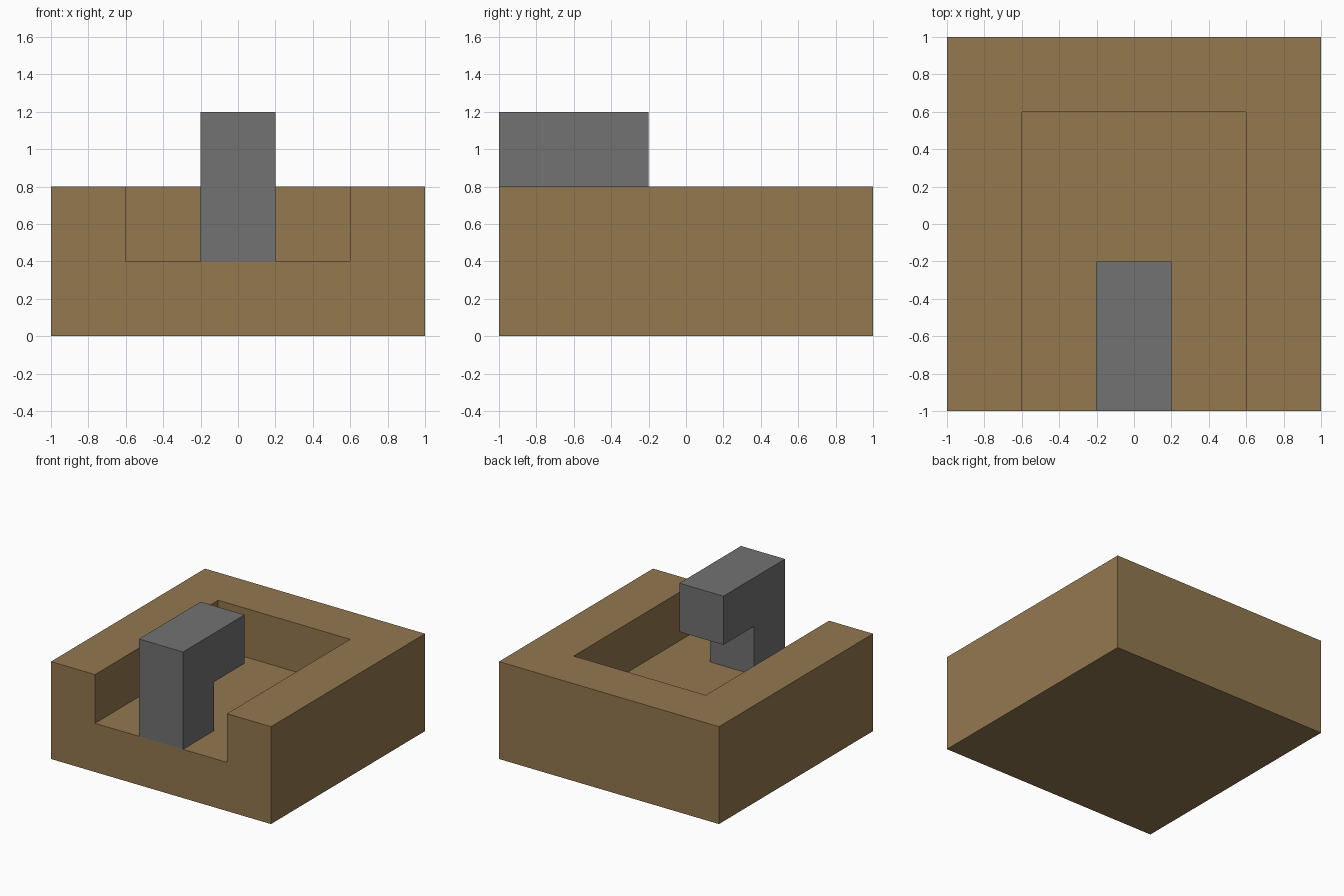
import bpy
import bmesh

cube = bpy.data.objects.get("Cube")
if cube:
    bpy.data.objects.remove(cube, do_unlink=True)


def make_material(name, rgb):
    mat = bpy.data.materials.new(name)
    mat.use_nodes = True
    color = (*rgb, 1)
    mat.diffuse_color = color
    mat.node_tree.nodes["Principled BSDF"].inputs["Base Color"].default_value = color
    return mat


def extrude_profile(name, points, offset, mat):
    """Make a flat outline into a solid by pushing it along offset."""
    bm = bmesh.new()
    face = bm.faces.new([bm.verts.new(p) for p in points])
    result = bmesh.ops.extrude_face_region(bm, geom=[face], use_keep_orig=True)
    moved = [v for v in result["geom"] if isinstance(v, bmesh.types.BMVert)]
    bmesh.ops.translate(bm, verts=moved, vec=offset)
    bmesh.ops.recalc_face_normals(bm, faces=bm.faces)
    mesh = bpy.data.meshes.new(name)
    bm.to_mesh(mesh)
    bm.free()
    mesh.materials.append(mat)
    obj = bpy.data.objects.new(name, mesh)
    bpy.context.collection.objects.link(obj)
    return obj


wood = make_material("brown wood", (0.292, 0.188, 0.078))
metal = make_material("grey metal", (0.168, 0.168, 0.168))

# Basin: a block with a trough that is open at the front
half, inner, back = 1.0, 0.6, 0.6
floor, rim = 0.4, 0.8
channel = [(-half, 0), (half, 0), (half, rim), (inner, rim),
           (inner, floor), (-inner, floor), (-inner, rim), (-half, rim)]
basin = extrude_profile("basin", [(x, -half, z) for x, z in channel],
                        (0, half + back, 0), wood)

# Close the trough with the back wall, joined into one solid
wall = [(-half, 0), (half, 0), (half, rim), (-half, rim)]
back_wall = extrude_profile("back_wall", [(x, back, z) for x, z in wall],
                            (0, half - back, 0), wood)
union = basin.modifiers.new("join back wall", "BOOLEAN")
union.operation = "UNION"
union.solver = "EXACT"
union.object = back_wall
back_wall.hide_render = True
bpy.context.view_layer.objects.active = basin
bpy.ops.object.modifier_apply(modifier=union.name)
bpy.data.objects.remove(back_wall, do_unlink=True)

# Spout: upright post with a head that overhangs the trough
top, tip, post_back, width = 1.2, -0.2, -0.6, 0.4
spout = [(-half, floor), (post_back, floor), (post_back, rim),
         (tip, rim), (tip, top), (-half, top)]
extrude_profile("spout", [(-width / 2, y, z) for y, z in spout],
                (width, 0, 0), metal)
